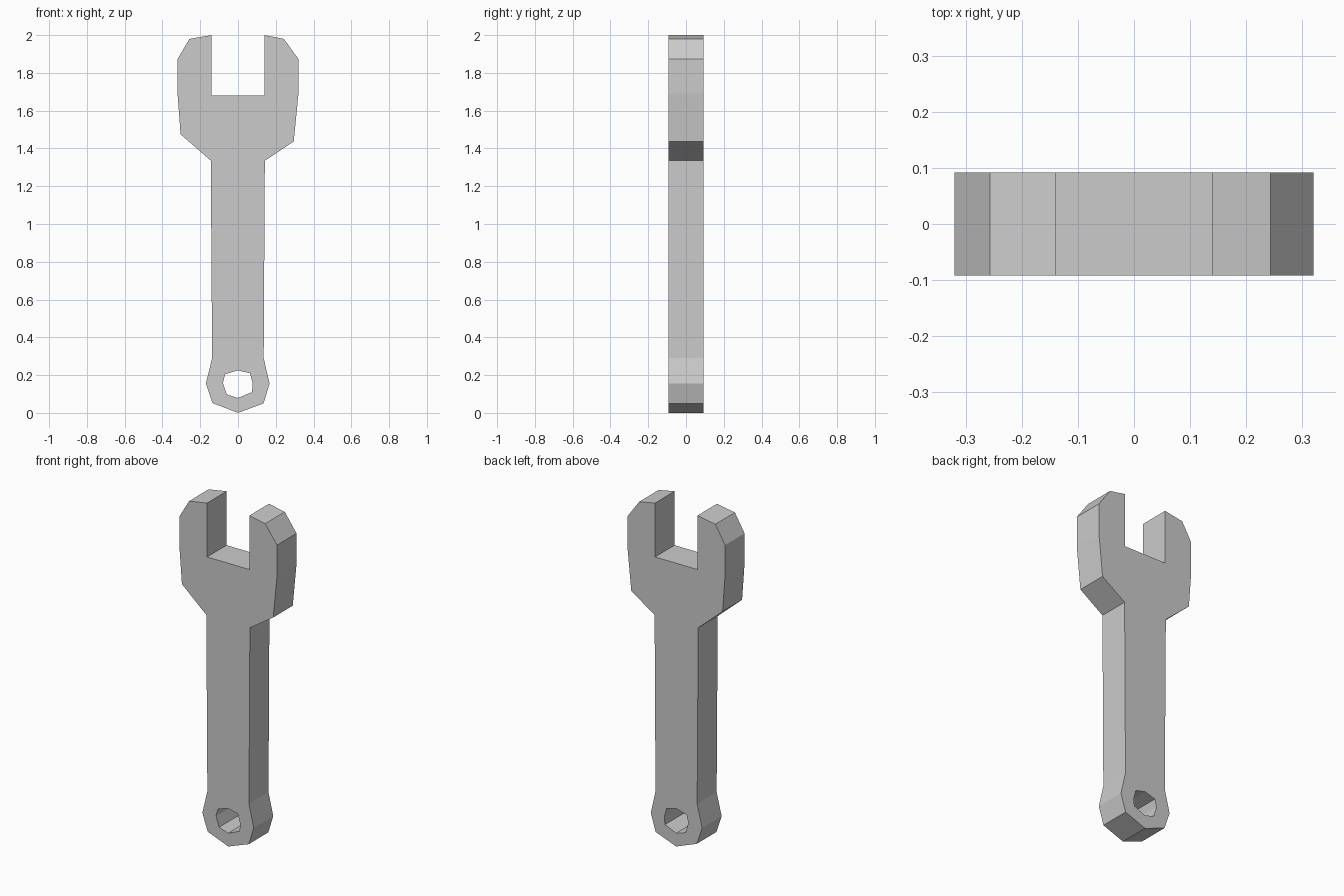
import bpy, bmesh
from math import pi

if "Cube" in bpy.data.objects:
    bpy.data.objects.remove(bpy.data.objects["Cube"])

HALF_THICKNESS = 0.0915

# Outline pieces of the wrench, counter-clockwise in (x, z)
ring_right = [(0, 0), (0.135, 0.05), (0.167, 0.155), (0.136, 0.29)]
jaw_right = [(0.142, 1.335), (0.295, 1.437), (0.32, 1.69), (0.32, 1.873),
             (0.243, 1.98), (0.139, 2.0), (0.139, 1.68)]
jaw_left = [(-0.139, 1.68), (-0.139, 2.0), (-0.257, 1.98), (-0.32, 1.873),
            (-0.32, 1.69), (-0.304, 1.475), (-0.144, 1.335)]
ring_left = [(-0.137, 0.29), (-0.17, 0.155), (-0.135, 0.052)]

# Slightly irregular eight-sided hanging hole
hole = [(0, 0.225), (0.063, 0.21), (0.078, 0.157), (0.074, 0.11),
        (0, 0.079), (-0.06, 0.098), (-0.08, 0.16), (-0.068, 0.205)]


def add_loop(curve, points):
    spline = curve.splines.new('POLY')
    spline.points.add(len(points) - 1)
    for p, (x, z) in zip(spline.points, points):
        p.co = (x, z, 0, 1)
    spline.use_cyclic_u = True
    spline.use_smooth = False


# Filled profile with hole, extruded to the wrench thickness
curve = bpy.data.curves.new("wrench_profile", 'CURVE')
curve.dimensions = '2D'
curve.fill_mode = 'BOTH'
curve.extrude = HALF_THICKNESS
add_loop(curve, ring_right + jaw_right + jaw_left + ring_left)
add_loop(curve, hole)
wrench = bpy.data.objects.new("open_end_wrench", curve)
bpy.context.collection.objects.link(wrench)
wrench.rotation_euler.x = pi / 2

# Turn into a clean, flat-shaded, upright mesh
bpy.context.view_layer.objects.active = wrench
wrench.select_set(True)
bpy.ops.object.convert(target='MESH')
bpy.ops.object.transform_apply(location=False, rotation=True, scale=False)
bm = bmesh.new()
bm.from_mesh(wrench.data)
bmesh.ops.remove_doubles(bm, verts=bm.verts, dist=0.0005)
bmesh.ops.recalc_face_normals(bm, faces=bm.faces)
for f in bm.faces:
    f.smooth = False
bm.to_mesh(wrench.data)
bm.free()
